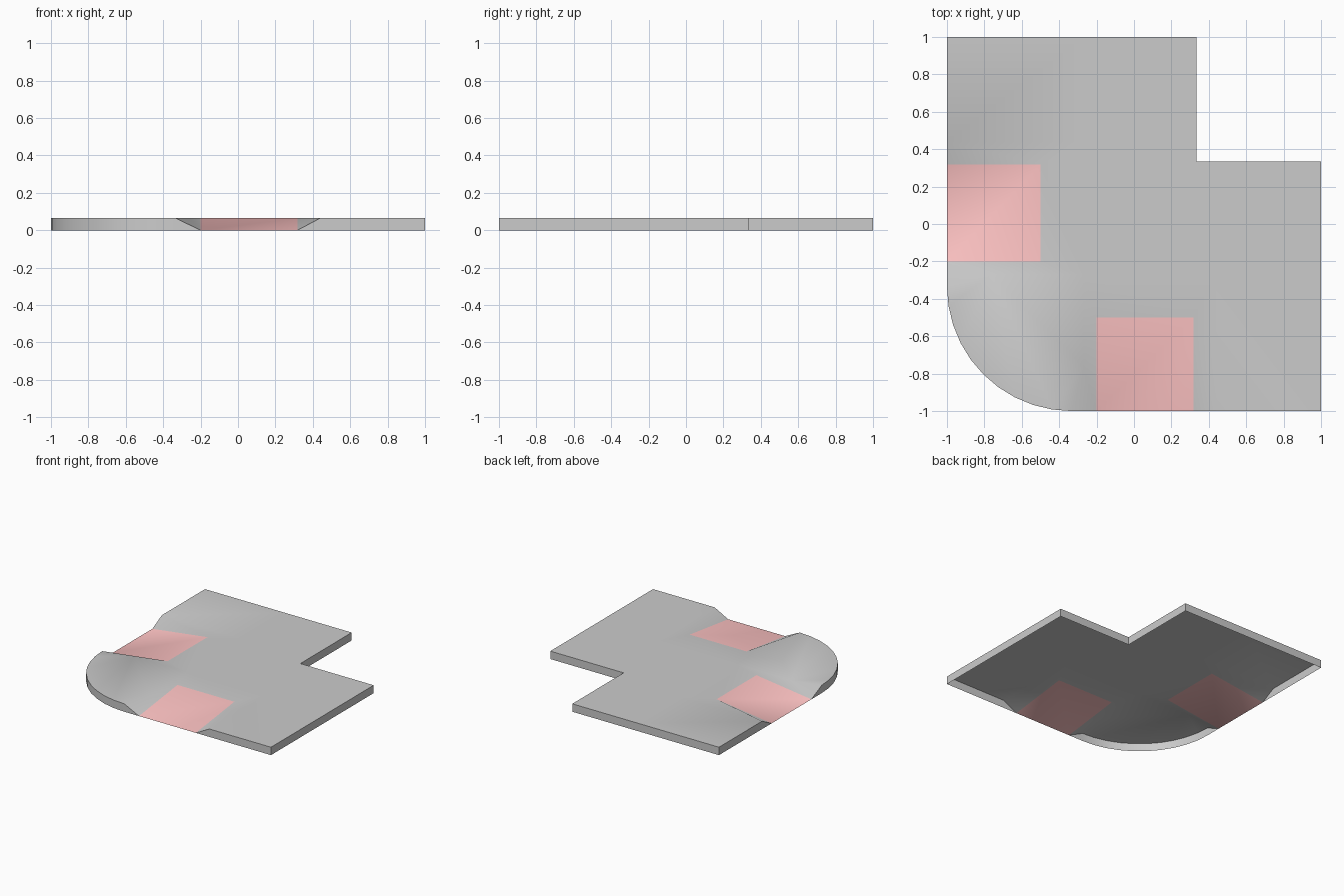
import bpy, bmesh, math

if "Cube" in bpy.data.objects:
    bpy.data.objects.remove(bpy.data.objects["Cube"])

H = 0.065            # kerb height
T = 1 / 3            # arc centre offset and inner corner of the L
PAD0, PAD1 = -0.2, 0.317   # pad span
FL0, FL1 = -T, 0.44        # flare ends
IN = -0.5            # inner end of each ramp

bm = bmesh.new()
cache = {}


def vert(x, y, z=H):
    key = (round(x, 4), round(y, 4), round(z, 4))
    if key not in cache:
        cache[key] = bm.verts.new((x, y, z))
    return cache[key]


def face(points, mat=0):
    f = bm.faces.new([vert(*p) for p in points])
    f.material_index = mat
    f.normal_update()
    if f.normal.z < 0:
        f.normal_flip()
    return f


# Flat top: L outline with a rounded corner and two ramp notches
half = [(FL0, -1), (PAD0, IN), (PAD1, IN), (FL1, -1), (1, -1), (1, T)]
outline = half + [(T, T)] + [(y, x) for x, y in reversed(half)]
for i in range(1, 10):
    a = math.pi + math.pi / 2 * i / 10
    outline.append((-T + 2 * T * math.cos(a), -T + 2 * T * math.sin(a)))
top = face(outline)

# Pads and side flares, the second ramp swaps x and y
pad = [(PAD0, -1, 0), (PAD1, -1, 0), (PAD1, IN, H), (PAD0, IN, H)]
left = [(FL0, -1, H), (PAD0, -1, 0), (PAD0, IN, H)]
right = [(PAD1, -1, 0), (FL1, -1, H), (PAD1, IN, H)]
for swap in (False, True):
    for pts, mat in ((pad, 1), (left, 0), (right, 0)):
        face([(y, x, z) if swap else (x, y, z) for x, y, z in pts], mat)

# Cut the flat top into bands so soft shading stays near the ramps
for axis in (0, 1):
    for pos in (-0.27, FL1):
        flat = [f for f in bm.faces
                if all(abs(v.co.z - H) < 1e-5 for v in f.verts)]
        geom = set(flat)
        for f in flat:
            geom.update(f.verts)
            geom.update(f.edges)
        co, no = [0, 0, 0], [0, 0, 0]
        co[axis], no[axis] = pos, 1
        bmesh.ops.bisect_plane(bm, geom=list(geom), dist=1e-4,
                               plane_co=co, plane_no=no)

# Kerb walls hang from the rim down to the ground; underside stays open
base = {}


def below(v):
    if v.co.z < 1e-5:
        return v
    if v not in base:
        base[v] = bm.verts.new((v.co.x, v.co.y, 0))
    return base[v]


for e in [e for e in bm.edges if e.is_boundary]:
    loop = e.link_loops[0]
    a, b = loop.vert, loop.link_loop_next.vert
    ring = []
    for v in (b, a, below(a), below(b)):
        if v not in ring:
            ring.append(v)
    if len(ring) > 2:
        bm.faces.new(ring)

mesh = bpy.data.meshes.new("pavement_corner")
bm.to_mesh(mesh)
bm.free()

# Pink ramp pads
pink = bpy.data.materials.new("pink_pad")
pink.diffuse_color = (1.0, 0.55, 0.55, 1)
pink.use_nodes = True
pink.node_tree.nodes["Principled BSDF"].inputs["Base Color"].default_value = pink.diffuse_color
mesh.materials.append(None)
mesh.materials.append(pink)

obj = bpy.data.objects.new("pavement_corner", mesh)
bpy.context.collection.objects.link(obj)
bpy.context.view_layer.objects.active = obj
obj.select_set(True)
bpy.ops.object.shade_smooth_by_angle(angle=math.radians(35))
